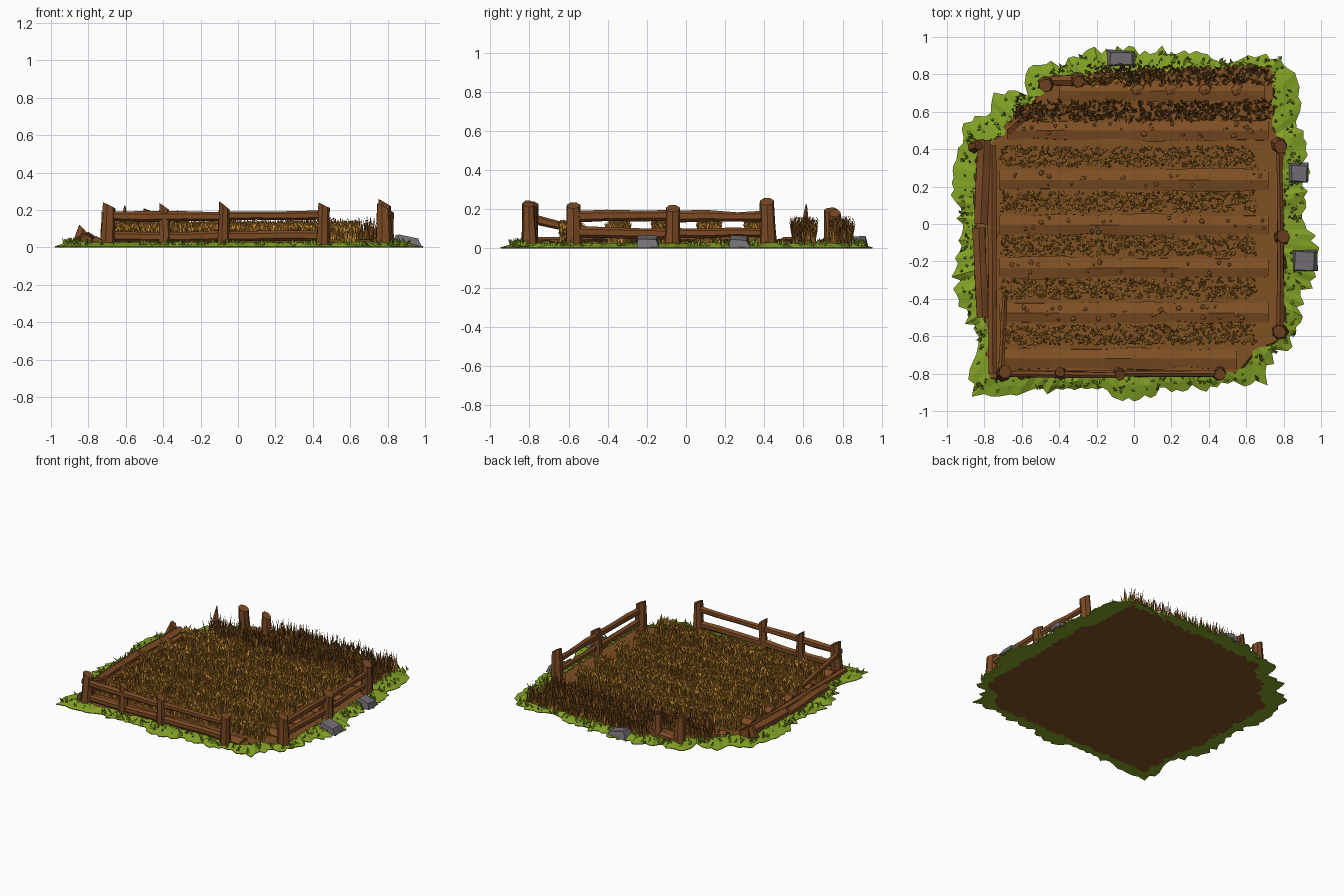
import bpy, bmesh, math, random
from mathutils import Vector, Matrix

if "Cube" in bpy.data.objects:
    bpy.data.objects.remove(bpy.data.objects["Cube"])
random.seed(7)
R = random.uniform


def srgb(r, g, b):
    return [((c / 255 + 0.055) / 1.055) ** 2.4 for c in (r, g, b)] + [1]


def material(name, *rgb):
    m = bpy.data.materials.new(name)
    m.diffuse_color = srgb(*rgb)
    m.use_nodes = True
    m.node_tree.nodes["Principled BSDF"].inputs["Base Color"].default_value = m.diffuse_color
    return m


GRASS = material("grass green", 132, 163, 38)
DIRT = material("soil brown", 128, 80, 36)
WOOD = material("fence wood", 124, 74, 36)
GOLD = material("wheat gold", 205, 143, 52)
DRY = material("dry stalk", 150, 98, 38)
STONE = material("stone grey", 118, 112, 118)


def finish(bm, name, mat):
    me = bpy.data.meshes.new(name)
    bmesh.ops.recalc_face_normals(bm, faces=bm.faces)
    bm.to_mesh(me)
    bm.free()
    me.materials.append(mat)
    ob = bpy.data.objects.new(name, me)
    bpy.context.collection.objects.link(ob)
    return ob


def tube(bm, pts, radii, sides=6, jitter=0.0, squash=1.0, cap_slant=0.0):
    """Faceted tube along points; used for posts, rails, logs and ridges."""
    pts = [Vector(p) for p in pts]
    d = (pts[-1] - pts[0]).normalized()
    up = Vector((0, 0, 1)) if abs(d.z) < 0.8 else Vector((0, 1, 0))
    u = d.cross(up).normalized()
    v = u.cross(d)
    rings = []
    for k, (p, r) in enumerate(zip(pts, radii)):
        ring = []
        for i in range(sides):
            a = 2 * math.pi * (i + 0.5) / sides
            q = p + r * (1 + R(-jitter, jitter)) * (u * math.cos(a) * squash + v * math.sin(a))
            if k == len(pts) - 1:
                q += d * cap_slant * math.cos(a)
            q.z = max(q.z, 0)
            ring.append(bm.verts.new(q))
        rings.append(ring)
    for a, b in zip(rings, rings[1:]):
        for i in range(sides):
            j = (i + 1) % sides
            bm.faces.new((a[i], a[j], b[j], b[i]))
    bm.faces.new(rings[0])
    bm.faces.new(rings[-1])


def blade(bm, p, h, w, lean):
    """Three-sided pointed blade."""
    a0 = R(0, 6.28)
    base = [bm.verts.new((p[0] + w * math.cos(a0 + k * 2.094), p[1] + w * math.sin(a0 + k * 2.094), p[2])) for k in range(3)]
    tip = bm.verts.new((p[0] + R(-lean, lean), p[1] + R(-lean, lean), p[2] + h))
    for k in range(3):
        bm.faces.new((base[k], base[(k + 1) % 3], tip))


def radius(poly, a):
    """Distance from the centre to an outline in direction a."""
    dx, dy = math.cos(a), math.sin(a)
    best = 0
    for (x1, y1), (x2, y2) in zip(poly, poly[1:] + poly[:1]):
        ex, ey = x2 - x1, y2 - y1
        den = dx * ey - dy * ex
        if abs(den) > 1e-9:
            t = (x1 * ey - y1 * ex) / den
            s = (x1 * dy - y1 * dx) / den
            if t > 0 and -1e-6 <= s <= 1 + 1e-6:
                best = max(best, t)
    return best


outer = [(-.96, .2), (-.92, .5), (-.74, .62), (-.73, .68), (-.57, .7), (-.55, .83), (-.33, .86), (-.3, .91), (.2, .93),
         (.5, .87), (.8, .9), (.86, .78), (.88, .55), (.92, .33), (.92, 0), (.97, -.15), (.93, -.33), (.88, -.4),
         (.87, -.6), (.71, -.74), (.69, -.85), (.3, -.87), (0, -.92), (-.3, -.88), (-.86, -.91), (-.89, -.8),
         (-.83, -.62), (-.95, -.4), (-.93, 0)]
inner = [(-.84, .4), (-.7, .47), (-.63, .6), (-.48, .7), (-.44, .78), (0, .82), (.74, .85), (.74, .5), (.8, .42),
         (.8, -.6), (.64, -.68), (.55, -.79), (-.78, -.82), (-.79, -.5), (-.84, -.3)]

# grass border: ragged ring sloping down to the ground
N = 200
bm = bmesh.new()
rings = []
for i in range(N):
    a = 2 * math.pi * i / N
    ro, ri = radius(outer, a), radius(inner, a)
    ro += R(-.025, .035)
    ri += R(-.015, .02)
    sec = [(ri, 0), (ri, .028), (ri * .55 + ro * .45, .02 + R(-.008, .012)), (ro, .006), (ro - .003, 0)]
    rings.append([bm.verts.new((r * math.cos(a), r * math.sin(a), z)) for r, z in sec])
for i in range(N):
    A, B = rings[i], rings[(i + 1) % N]
    for k in range(5):
        j = (k + 1) % 5
        bm.faces.new((A[k], A[j], B[j], B[k]))
finish(bm, "grass_border", GRASS)

# grass tufts
bm = bmesh.new()
for i in range(420):
    a = R(0, 2 * math.pi)
    r = radius(inner, a) + .01 + R(0, .75) * (radius(outer, a) - radius(inner, a))
    blade(bm, (r * math.cos(a), r * math.sin(a), .012), R(.02, .045), .011, .025)
finish(bm, "grass_tufts", GRASS)

# soil bed
bm = bmesh.new()
bot, top = ([bm.verts.new((x * s, y * s, z)) for x, y in inner] for s, z in ((1.02, 0), (1.005, .02)))
bm.faces.new(bot)
bm.faces.new(top)
for i in range(len(inner)):
    j = (i + 1) % len(inner)
    bm.faces.new((bot[i], bot[j], top[j], top[i]))
finish(bm, "soil_bed", DIRT)

# low ridges between the crop rows
bm = bmesh.new()
for y, x0, x1 in ((-.72, -.72, .55), (-.475, -.72, .72), (-.235, -.72, .72), (-.005, -.72, .72), (.235, -.72, .72),
                  (.5, -.68, .72), (.71, -.4, .7)):
    n = 9
    pts = [(x0 + (x1 - x0) * k / n, y, .012) for k in range(n + 1)]
    tube(bm, pts, [.03] + [R(.025, .036) for _ in range(n - 1)] + [.03], 6, .08, 2.0)
finish(bm, "soil_ridges", DIRT)

# clods of earth
bm = bmesh.new()
clods = [(x, .72, .04, .035) for x in (.02, .2, .38, .55)]
clods += [(R(-.68, .7), random.choice((-.475, -.235, -.005, .235, .5)) + R(-.04, .04), R(.008, .018), .04) for _ in range(110)]
for x, y, s, z in clods:
    m = Matrix.Translation((x, y, z)) @ Matrix.Rotation(R(0, 6), 4, 'Z') @ Matrix.Diagonal((s, s * .8, s * .5, 1))
    bmesh.ops.create_icosphere(bm, subdivisions=1, radius=1, matrix=m)
finish(bm, "earth_clods", DIRT)

# ripe wheat rows: stalk plus tilted ear
ears, stalks = bmesh.new(), bmesh.new()
for y0 in (-.59, -.345, -.115, .12, .36):
    for i in range(420):
        x, y = -.71 + 1.36 * (i + R(0, 1)) / 420, y0 + R(-.052, .052)
        h = R(.085, .115)
        blade(stalks, (x, y, .015), h, .006, .008)
        m = Matrix.Translation((x, y, h)) @ Matrix.Rotation(R(0, 6.28), 4, 'Z') @ Matrix.Rotation(R(.1, .8), 4, 'X')
        ring = [ears.verts.new(m @ Vector((.009 * math.cos(k * 1.571), .009 * math.sin(k * 1.571), 0))) for k in range(4)]
        lo, hi = (ears.verts.new(m @ Vector((0, 0, z))) for z in (-.025, .036))
        for k in range(4):
            ears.faces.new((ring[k], ring[(k + 1) % 4], hi))
            ears.faces.new((ring[(k + 1) % 4], ring[k], lo))
finish(ears, "wheat_ears", GOLD)
finish(stalks, "wheat_stalks", GOLD)

# dry back rows: tall plain blades
bm = bmesh.new()
for y0, x0, x1, n in ((.61, -.65, .73, 620), (.8, -.25, .74, 420)):
    for i in range(n):
        blade(bm, (R(x0, x1), y0 + R(-.055, .045), .015), R(.08, .155), .009, .03)
finish(bm, "dry_stalk_rows", DRY)
bm = bmesh.new()
for i in range(45):
    blade(bm, (R(-.25, -.02), .78 + R(-.04, .03), .02), R(.03, .07), .012, .05)
finish(bm, "young_wheat", GOLD)

# fence posts: x, y, height, radius
posts = [(-.7, -.8, .225, .042), (-.39, -.8, .22, .032), (-.08, -.8, .225, .033), (.455, -.8, .225, .036),
         (.78, -.575, .22, .042), (.79, -.07, .205, .042), (.775, .42, .24, .042),
         (-.47, .75, .195, .042), (-.3, .77, .18, .038)]
bm = bmesh.new()
for x, y, h, r in posts:
    lx, ly = R(-.012, .012), R(-.01, .01)
    tube(bm, [(x, y, 0), (x + lx * .5, y + ly * .5, h * .5), (x + lx, y + ly, h)], [r * 1.1, r * .95, r * .85], 7, .1, 1, R(.012, .022))
finish(bm, "fence_posts", WOOD)

# broken leaning stakes
bm = bmesh.new()
tube(bm, [(-.61, .61, 0), (-.61, .61, .13), (-.605, .615, .225)], [.026, .022, .003], 5, .1)
tube(bm, [(-.86, .41, 0), (-.83, .42, .1)], [.035, .028], 6, .1, 1, .015)
finish(bm, "broken_stakes", WOOD)


# fence rails, slightly bent
def rail(bm, p, q, r, squash=.7):
    p, q = Vector(p), Vector(q)
    pts = [p.lerp(q, t) + Vector((0, 0, R(-.005, .005))) for t in (0, .33, .66, 1)]
    tube(bm, pts, [r * R(.85, 1.1) for _ in pts], 6, .08, squash)


bm = bmesh.new()
for p, q, r in (((-.73, -.8, .168), (-.06, -.81, .165), .027), ((-.1, -.8, .165), (.48, -.8, .172), .025),
                ((-.7, -.8, .062), (-.06, -.8, .06), .03), ((-.1, -.8, .058), (.47, -.8, .062), .028),
                ((.78, -.58, .166), (.785, -.05, .168), .028), ((.785, -.08, .165), (.775, .44, .165), .028),
                ((.78, -.57, .08), (.785, -.05, .075), .03), ((.785, -.08, .085), (.775, .42, .075), .026)):
    rail(bm, p, q, r)
finish(bm, "fence_rails", WOOD)

# fallen rails on the left and back
bm = bmesh.new()
rail(bm, (-.71, -.78, .15), (-.69, -.39, .05), .024)
rail(bm, (-.81, -.5, .035), (-.83, -.02, .035), .038, 1)
rail(bm, (-.82, 0, .035), (-.8, .45, .04), .038, 1)
rail(bm, (-.755, -.8, .03), (-.76, .42, .03), .025, 1)
rail(bm, (-.48, .765, .035), (-.25, .77, .035), .03, 1)
rail(bm, (-.68, .5, .03), (-.55, .62, .035), .03, 1)
finish(bm, "fallen_rails", WOOD)

# stones in the grass
for i, (x, y, sx, sy, h) in enumerate(((-.065, .885, .085, .045, .05), (.88, .27, .055, .055, .055), (.91, -.195, .07, .065, .06))):
    bm = bmesh.new()
    bmesh.ops.create_cube(bm, size=2)
    for v in bm.verts:
        k = .75 if v.co.z > 0 else 1
        v.co = Vector((x + v.co.x * sx * k * R(.85, 1.1), y + v.co.y * sy * k * R(.85, 1.1),
                       (h * R(.9, 1.1) - (v.co.x * .012)) if v.co.z > 0 else .003))
    finish(bm, "stone_%d" % (i + 1), STONE)
